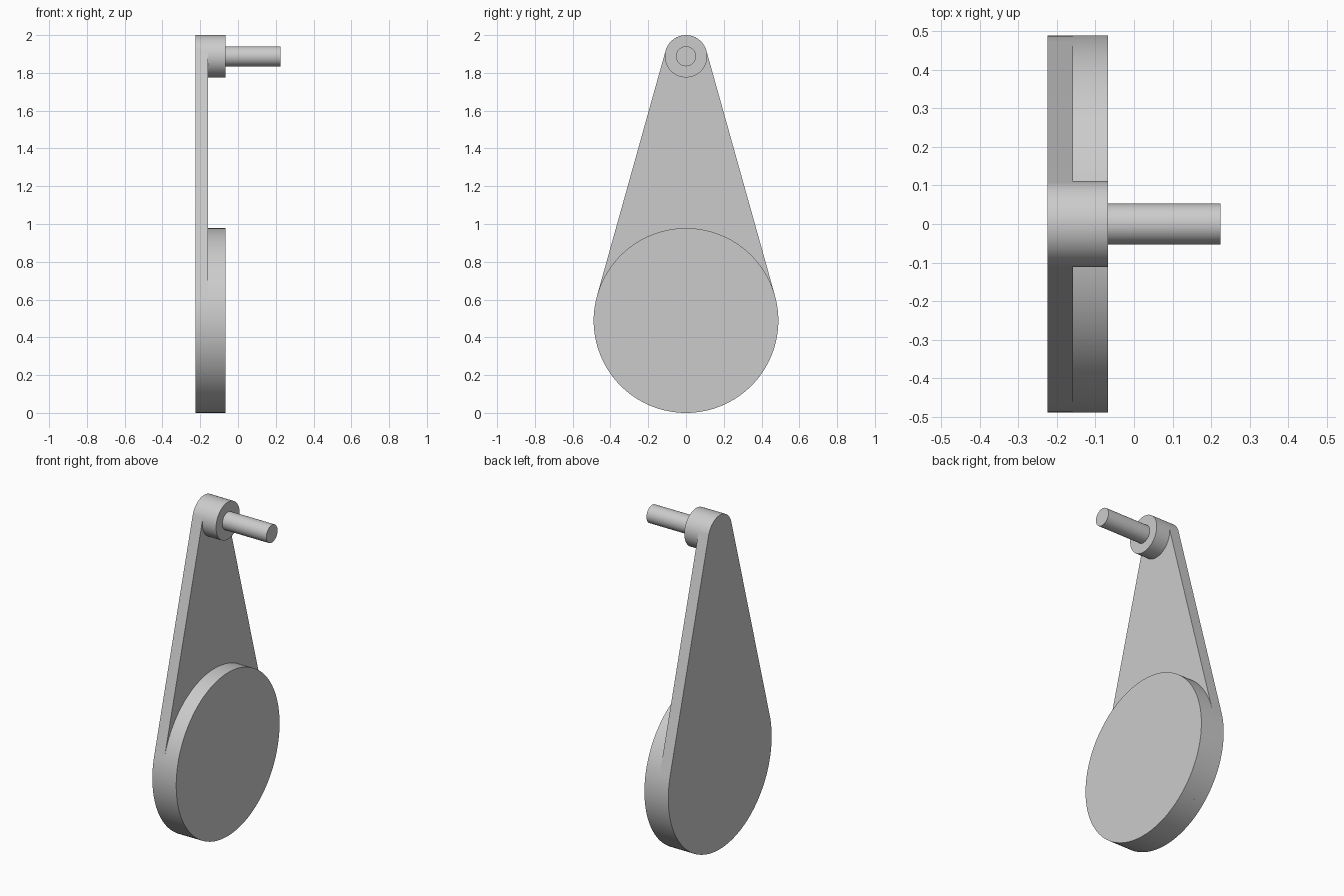
import bpy, bmesh, math

cube = bpy.data.objects.get("Cube")
if cube:
    bpy.data.objects.remove(cube, do_unlink=True)

grey = bpy.data.materials.new("plain grey")
grey.use_nodes = True
colour = (0.6, 0.6, 0.6, 1)
grey.diffuse_color = colour
grey.node_tree.nodes["Principled BSDF"].inputs["Base Color"].default_value = colour

BIG_R, BIG_Z = 0.489, 0.489
BOSS_R, BOSS_Z = 0.112, 1.888
PIN_R = 0.053
X_BACK, X_PLATE, X_BOSS, X_PIN = -0.225, -0.158, -0.067, 0.225


def arc(radius, z, start, end, steps):
    """Points (y, z) along an arc, both ends included."""
    angles = [start + (end - start) * i / steps for i in range(steps + 1)]
    return [(radius * math.cos(a), z + radius * math.sin(a)) for a in angles]


def extrude_x(name, outline, x0, x1):
    """Solid made by sweeping a (y, z) outline along x."""
    bm = bmesh.new()
    face = bm.faces.new([bm.verts.new((x0, y, z)) for y, z in outline])
    swept = bmesh.ops.extrude_face_region(bm, geom=[face])["geom"]
    bmesh.ops.translate(bm, vec=(x1 - x0, 0, 0),
                        verts=[v for v in swept if isinstance(v, bmesh.types.BMVert)])
    bmesh.ops.recalc_face_normals(bm, faces=bm.faces)
    mesh = bpy.data.meshes.new(name)
    bm.to_mesh(mesh)
    bm.free()
    mesh.materials.append(grey)
    obj = bpy.data.objects.new(name, mesh)
    bpy.context.collection.objects.link(obj)
    bpy.ops.object.select_all(action='DESELECT')
    obj.select_set(True)
    bpy.context.view_layer.objects.active = obj
    bpy.ops.object.shade_smooth_by_angle(angle=math.radians(30))
    return obj


def cylinder_x(name, radius, z, x0, x1, sides):
    return extrude_x(name, arc(radius, z, 0, math.tau, sides)[:-1], x0, x1)


# Tapered arm: two arcs joined by their common tangents
tilt = math.asin((BIG_R - BOSS_R) / (BOSS_Z - BIG_Z))
outline = (arc(BOSS_R, BOSS_Z, tilt, math.pi - tilt, 40)
           + arc(BIG_R, BIG_Z, math.pi - tilt, math.tau + tilt, 72))
extrude_x("tapered_arm", outline, X_BACK, X_PLATE)

# Round weight, top boss and handle pin
cylinder_x("round_weight", BIG_R, BIG_Z, X_PLATE, X_BOSS, 128)
cylinder_x("top_boss", BOSS_R, BOSS_Z, X_PLATE, X_BOSS, 64)
cylinder_x("handle_pin", PIN_R, BOSS_Z, X_BOSS, X_PIN, 48)
